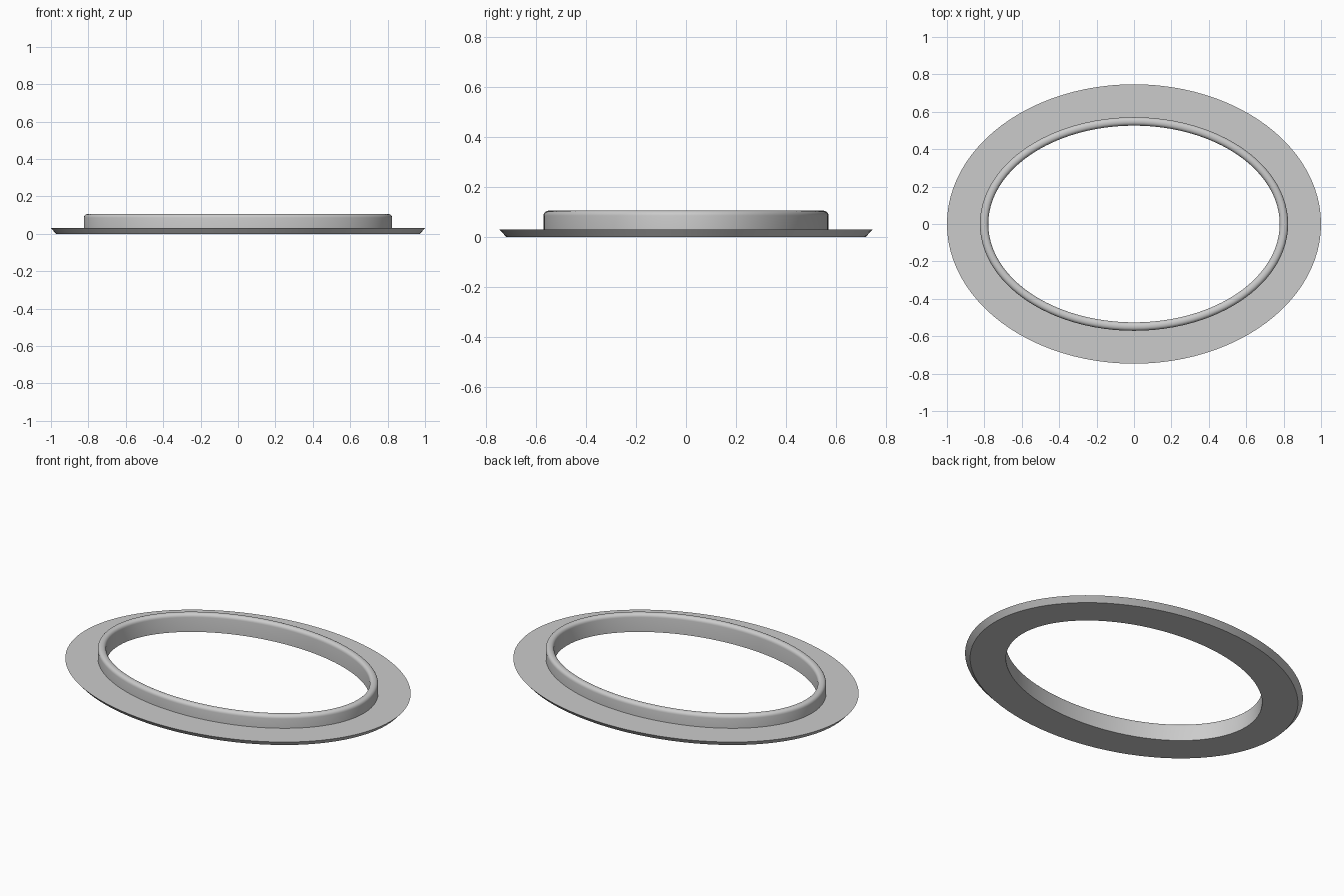
import bpy, bmesh, math

SEGMENTS = 96
AXIS_GAP = 0.253      # long half-axis minus short half-axis, constant for every loop

cube = bpy.data.objects.get("Cube")
if cube:
    bpy.data.objects.remove(cube, do_unlink=True)

grey = bpy.data.materials.new("plain grey")
grey.use_nodes = True
colour = (0.6, 0.6, 0.6, 1)
grey.diffuse_color = colour
grey.node_tree.nodes["Principled BSDF"].inputs["Base Color"].default_value = colour


def oval_sweep(name, profile):
    """Sweep a closed (half-length, height) profile around an oval."""
    bm = bmesh.new()
    loops = []
    for r, z in profile:
        loop = []
        for i in range(SEGMENTS):
            a = math.tau * i / SEGMENTS
            loop.append(bm.verts.new((r * math.cos(a), (r - AXIS_GAP) * math.sin(a), z)))
        loops.append(loop)
    for k, low in enumerate(loops):
        high = loops[(k + 1) % len(loops)]
        for i in range(SEGMENTS):
            j = (i + 1) % SEGMENTS
            bm.faces.new((low[i], low[j], high[j], high[i]))
    bmesh.ops.recalc_face_normals(bm, faces=bm.faces)
    mesh = bpy.data.meshes.new(name)
    bm.to_mesh(mesh)
    bm.free()
    mesh.materials.append(grey)
    obj = bpy.data.objects.new(name, mesh)
    bpy.context.collection.objects.link(obj)
    bpy.ops.object.select_all(action="DESELECT")
    obj.select_set(True)
    bpy.context.view_layer.objects.active = obj
    bpy.ops.object.shade_smooth_by_angle(angle=math.radians(30))
    return obj


# One-piece section: undercut flange, upright collar, rounded rim, straight bore
INNER, OUTER, TOP, FLANGE, FILLET = 0.779, 0.824, 0.106, 0.03, 0.02
profile = [(INNER, 0), (0.973, 0), (1.0, FLANGE), (OUTER, FLANGE)]
for centre, start in ((OUTER - FILLET, 0), (INNER + FILLET, 90)):
    for step in range(6):
        a = math.radians(start + step * 18)
        profile.append((centre + FILLET * math.cos(a), TOP - FILLET + FILLET * math.sin(a)))

oval_sweep("flanged_oval_ring", profile)
